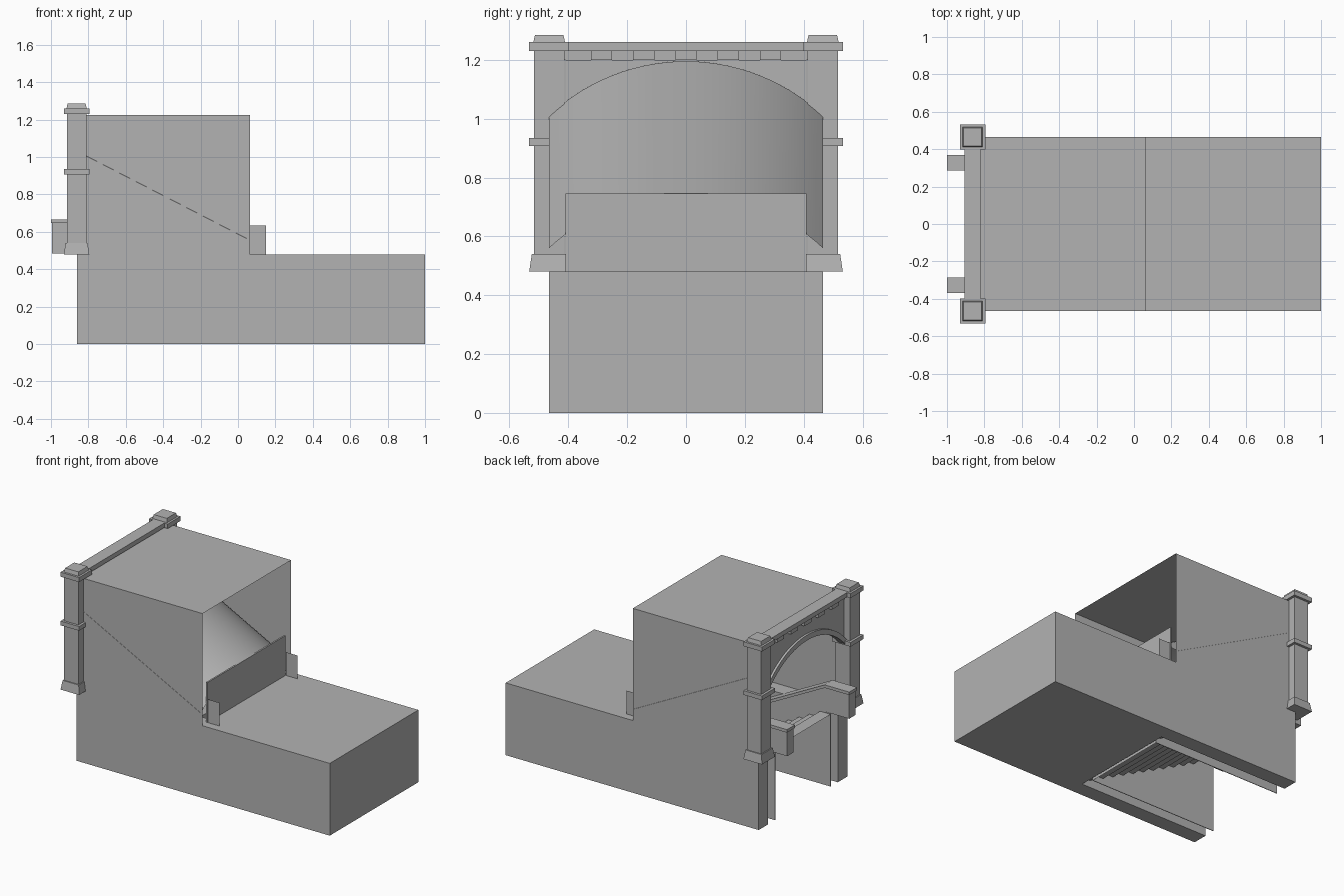
import bpy, bmesh, math
from mathutils import Vector

if "Cube" in bpy.data.objects:
    bpy.data.objects.remove(bpy.data.objects["Cube"])

SLOPE = 0.515                       # descent of stair, rail and vault
HALF = 0.465                        # half width of the body

# Dark grey paint for everything
GREY = bpy.data.materials.new("dark_grey")
GREY.diffuse_color = (0.45, 0.45, 0.45, 1)
GREY.use_nodes = True
GREY.node_tree.nodes["Principled BSDF"].inputs["Base Color"].default_value = GREY.diffuse_color


def finish(name, bm, smooth=False):
    bmesh.ops.recalc_face_normals(bm, faces=bm.faces)
    me = bpy.data.meshes.new(name)
    bm.to_mesh(me)
    bm.free()
    me.materials.append(GREY)
    ob = bpy.data.objects.new(name, me)
    bpy.context.collection.objects.link(ob)
    for p in me.polygons:
        p.use_smooth = smooth
    return ob


def box(name, x0, x1, y0, y1, z0, z1, taper=0.0):
    bm = bmesh.new()
    bmesh.ops.create_cube(bm, size=1)
    cx, cy = (x0 + x1) / 2, (y0 + y1) / 2
    for v in bm.verts:
        t = taper if v.co.z > 0 else 0
        v.co = (cx + v.co.x * (x1 - x0 - 2 * t),
                cy + v.co.y * (y1 - y0 - 2 * t),
                z0 if v.co.z < 0 else z1)
    return finish(name, bm)


def prism(name, pts, shift):
    """Closed polygon extruded along shift."""
    bm = bmesh.new()
    f = bm.faces.new([bm.verts.new(p) for p in pts])
    r = bmesh.ops.extrude_face_region(bm, geom=[f], use_keep_orig=True)
    verts = [g for g in r["geom"] if isinstance(g, bmesh.types.BMVert)]
    bmesh.ops.translate(bm, verts=verts, vec=Vector(shift))
    return finish(name, bm)


def sheet(name, pts, shift, smooth=False):
    """Open polyline swept along shift into a thin surface."""
    bm = bmesh.new()
    a = [bm.verts.new(p) for p in pts]
    b = [bm.verts.new(Vector(p) + Vector(shift)) for p in pts]
    for i in range(len(pts) - 1):
        bm.faces.new((a[i], a[i + 1], b[i + 1], b[i]))
    return finish(name, bm, smooth)


def arc(x, w, spring, crown, n=28):
    """Segmental arch of half width w at plane x."""
    h = crown - spring
    r = (w * w + h * h) / (2 * h)
    half = math.asin(w / r)
    return [(x, r * math.sin(t), crown - r + r * math.cos(t))
            for t in (half * (2 * i / n - 1) for i in range(n + 1))]


# Base: U-shaped plan, open at the stair entrance
e, s = -0.86, 0.365
prism("base", [(e, -HALF, 0), (1, -HALF, 0), (1, HALF, 0), (e, HALF, 0),
               (e, s, 0), (0.095, s, 0), (0.095, -s, 0), (e, -s, 0)], (0, 0, 0.48))
box("base_lip", 0.055, 0.095, -s, s, 0.45, 0.48)

# Upper housing: side walls and roof as one shell, open at the rear
sheet("housing", [(-0.84, -HALF, 0.48), (-0.84, -HALF, 1.225),
                  (-0.84, HALF, 1.225), (-0.84, HALF, 0.48)], (0.905, 0, 0))

# Sloping vault over the stair
L = 0.875
sheet("vault", arc(-0.82, HALF + 0.001, 1.01, 1.195), (L, 0, -SLOPE * L), smooth=True)

# Panel closing the foot of the stair, and its thin side plates
box("end_panel", 0.052, 0.063, -0.41, 0.41, 0.46, 0.745)
for sy in (-1, 1):
    sheet("end_plate", [(0.065, sy * 0.41, 0.48), (0.065, sy * 0.41, 0.635)], (0.085, 0, 0))

# Stair as a folded sheet
N = 12
run, rise = 0.935 / N, 0.48 / N
steps = []
for i in range(N):
    z = 0.48 - i * rise
    steps += [(e + i * run, -0.29, z), (e + (i + 1) * run, -0.29, z)]
steps.append((0.075, -0.29, 0))
sheet("stairs", steps, (0, 0.58, 0))

# Arched facade, arch moulding, beam and dentils
prism("facade", arc(-0.875, 0.41, 0.90, 1.09)
      + [(-0.875, 0.41, 1.2), (-0.875, -0.41, 1.2)], (0.035, 0, 0))
prism("arch_moulding", arc(-0.89, 0.41, 0.90, 1.09)
      + arc(-0.89, 0.43, 0.92, 1.125)[::-1], (0.015, 0, 0))
box("dentil_backing", -0.875, -0.865, -0.42, 0.42, 1.2, 1.23)
box("beam", -0.905, -0.82, -0.46, 0.46, 1.23, 1.26)
for i in range(-2, 3):
    y = i * 0.1435
    box("dentil", -0.897, -0.83, y - 0.036, y + 0.036, 1.2, 1.23)

# Pillars: (name, half size, bottom, top, taper)
parts = [("pillar_base", 0.068, 0.48, 0.54, 0.009),
         ("pillar_shaft", 0.052, 0.54, 1.23, 0),
         ("pillar_band", 0.068, 0.907, 0.935, 0),
         ("pillar_slab", 0.068, 1.23, 1.26, 0),
         ("pillar_cap", 0.054, 1.26, 1.285, 0.006)]
for sy in (-1, 1):
    for name, h, z0, z1, t in parts:
        cx, cy = -0.863, sy * HALF
        box(name, cx - h, cx + h, cy - h, cy + h, z0, z1, t)


# Hand walls beside the stair: level at the entrance, then sloping down
def rail_profile(x0, z0, z1, y):
    d = SLOPE * 0.87
    return [(x0, y, z0), (x0, y, z1), (-0.82, y, z1), (0.05, y, z1 - d),
            (0.05, y, z0 - d), (-0.82, y, z0)]


for sy in (-1, 1):
    prism("rail", rail_profile(-0.994, 0.485, 0.647, sy * 0.293), (0, sy * 0.065, 0))
    prism("rail_cap", rail_profile(-1, 0.647, 0.667, sy * 0.285), (0, sy * 0.083, 0))
    prism("stringer", [(e, sy * 0.29, 0), (e, sy * 0.29, 0.485), (-0.82, sy * 0.29, 0.485),
                       (0.075, sy * 0.29, 0.024), (0.075, sy * 0.29, 0)], (0, sy * 0.004, 0))
